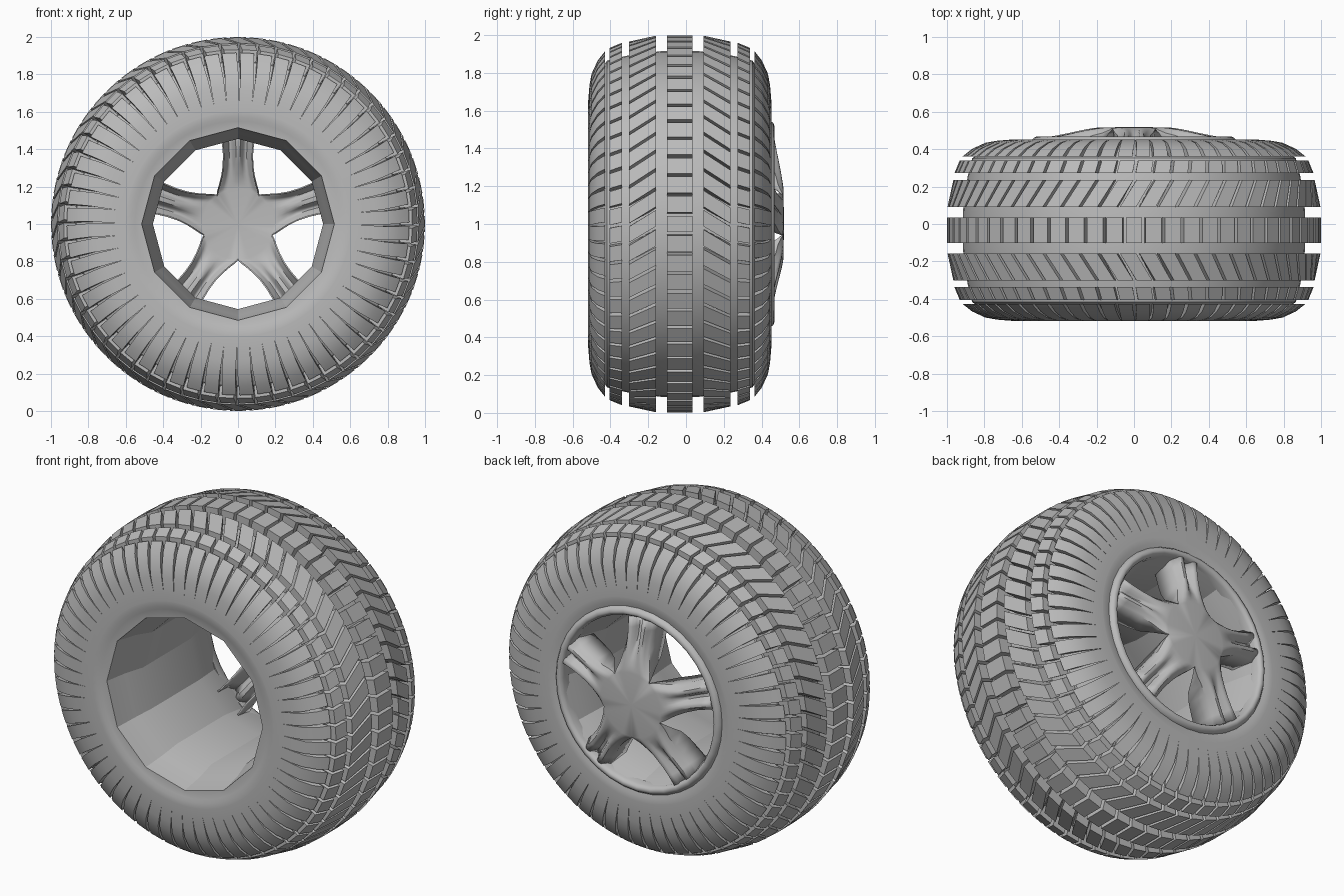
import bpy, bmesh, math

cube = bpy.data.objects.get("Cube")
if cube:
    bpy.data.objects.remove(cube)

MID = -0.033      # y of the tyre's centre plane
PITCHES = 60      # tread blocks around the tyre
STEP = math.tau / PITCHES

grey = bpy.data.materials.new("grey")
grey.use_nodes = True
grey.diffuse_color = (0.5, 0.5, 0.5, 1)
grey.node_tree.nodes["Principled BSDF"].inputs["Base Color"].default_value = (0.5, 0.5, 0.5, 1)


def polar(r, a, y):
    """Point at radius r and angle a around the wheel axle."""
    return (r * math.cos(a), y, 1 + r * math.sin(a))


def finish(name, bm, sharp=30, recalc=True):
    if recalc:
        bmesh.ops.recalc_face_normals(bm, faces=bm.faces)
    mesh = bpy.data.meshes.new(name)
    bm.to_mesh(mesh)
    bm.free()
    obj = bpy.data.objects.new(name, mesh)
    bpy.context.collection.objects.link(obj)
    mesh.materials.append(grey)
    bpy.ops.object.select_all(action='DESELECT')
    obj.select_set(True)
    bpy.context.view_layer.objects.active = obj
    bpy.ops.object.shade_smooth_by_angle(angle=math.radians(sharp))
    return obj


def facet(a):
    """Radius factor that turns a circle into a twelve-sided outline."""
    half = math.pi / 12
    return math.cos(half) / math.cos(a % (2 * half) - half)


def revolve(name, profile, n, sharp=30, faceted=()):
    """Spin a closed (y, r) profile around the axle."""
    bm = bmesh.new()
    rings = []
    for i in range(n):
        a = math.tau * i / n
        rings.append([bm.verts.new(polar(r * (facet(a) if k in faceted else 1), a, y))
                      for k, (y, r) in enumerate(profile)])
    m = len(profile)
    for i in range(n):
        p, q = rings[i], rings[(i + 1) % n]
        for k in range(m):
            j = (k + 1) % m
            bm.faces.new((p[k], p[j], q[j], q[k]))
    return finish(name, bm, sharp)


def tread_row(name, section, side=1, phase=0.0):
    """Ring of blocks; section rows are (offset, top r, base r, slant, gap)."""
    bm = bmesh.new()
    for i in range(PITCHES):
        rows = []
        for s, top, base, slant, gap in section:
            mid = (i + phase - slant) * STEP
            half = STEP * (1 - gap) / 2
            y = MID + side * s
            rows.append([bm.verts.new(polar(r, mid + d, y)) for r, d in
                         ((base, -half), (top, -half), (top, half), (base, half))])
        for p, q in zip(rows, rows[1:]):
            for k in range(4):
                j = (k + 1) % 4
                bm.faces.new((p[k], p[j], q[j], q[k]))
        bm.faces.new(rows[0])
        bm.faces.new(rows[-1][::-1])
    return finish(name, bm, 25)


# Tyre body: half profile mirrored about the centre plane
half = [(0.1, 0.915), (0.285, 0.89), (0.385, 0.865), (0.435, 0.785), (0.468, 0.70),
        (0.482, 0.62), (0.482, 0.57), (0.474, 0.55), (0.47, 0.515)]
body = [(MID - s, r) for s, r in reversed(half)] + [(MID + s, r) for s, r in half]
revolve("tyre_body", body, PITCHES, 35, faceted=(0, len(body) - 1))

# Tread: straight centre row, then chevron, narrow and shoulder rows per side
tread_row("centre_tread", [(-0.068, 1.0, 0.9, 0, 0.17), (0.068, 1.0, 0.9, 0, 0.17)])
for label, side in (("front", -1), ("back", 1)):
    tread_row(label + "_chevron_tread",
              [(0.125, 0.997, 0.89, 0, 0.17), (0.268, 0.966, 0.875, 0.85, 0.17)], side, 0.3)
    tread_row(label + "_narrow_tread",
              [(0.305, 0.96, 0.87, 0, 0.17), (0.373, 0.932, 0.85, 0.15, 0.17)], side, 0.5)
    tread_row(label + "_shoulder_tread",
              [(0.395, 0.916, 0.83, 0, 0.2), (0.435, 0.865, 0.77, 0.05, 0.18),
               (0.467, 0.795, 0.7, 0.1, 0.12), (0.478, 0.735, 0.65, 0.1, 0.05),
               (0.485, 0.65, 0.6, 0.1, 0.0)], side, 0.5)

# Rim barrel: twelve flat sides, narrowing inside
revolve("rim_barrel", [(-0.5, 0.515), (-0.36, 0.49), (-0.25, 0.455), (0.2, 0.455),
                       (0.36, 0.49), (0.44, 0.515), (0.44, 0.535), (-0.5, 0.535)], 12, 20)

# Rounded lip around the spoke side
revolve("rim_lip", [(0.40, 0.495), (0.445, 0.497), (0.462, 0.507), (0.468, 0.52),
                    (0.462, 0.535), (0.445, 0.548), (0.40, 0.55)], 36, 50)


def blend(lo, hi, x):
    t = max(0.0, min(1.0, (x - lo) / (hi - lo)))
    return t * t * (3 - 2 * t)


# Hub and five spokes: one thin pressed shell with grooved spokes
WIDTHS = [(0.19, 0.112), (0.205, 0.108), (0.23, 0.098), (0.27, 0.086), (0.32, 0.078),
          (0.38, 0.077), (0.44, 0.082), (0.5, 0.09)]
COLUMNS = 16
bm = bmesh.new()
for spoke in range(5):
    axis = math.pi / 2 + spoke * math.tau / 5
    centre = bm.verts.new(polar(0, 0, 0.515))
    rows = []
    for r, w in WIDTHS:
        row = []
        spread = min(math.pi / 5, math.asin(w / r))
        out = blend(0.2, 0.42, r)
        face = 0.515 - 0.06 * blend(0.13, 0.56, r)
        for c in range(COLUMNS + 1):
            u = 2 * c / COLUMNS - 1
            groove = 0.045 * out * (1 - blend(0.1, 0.45, abs(u)))
            rolled = (0.02 + 0.03 * out) * blend(0.6, 1.0, abs(u)) * blend(0.18, 0.23, r)
            row.append(bm.verts.new(polar(r, axis + spread * u, face - groove - rolled)))
        # skirts folded towards the inside of the wheel
        depth = 0.13 * blend(0.18, 0.3, r)
        for c, at in ((0, 0), (-1, len(row) + 1)):
            x, y, z = row[c].co
            row.insert(at, bm.verts.new((x, y - depth, z)))
        rows.append(row)
    for a, b in zip(rows[0][1:-1], rows[0][2:-1]):
        bm.faces.new((centre, b, a))
    for p, q in zip(rows, rows[1:]):
        for k in range(len(p) - 1):
            bm.faces.new((p[k], p[k + 1], q[k + 1], q[k]))
bmesh.ops.remove_doubles(bm, verts=bm.verts, dist=0.001)
shell = finish("hub_and_spokes", bm, 45)
solid = shell.modifiers.new("thickness", 'SOLIDIFY')
solid.thickness = 0.008
solid.offset = 0
